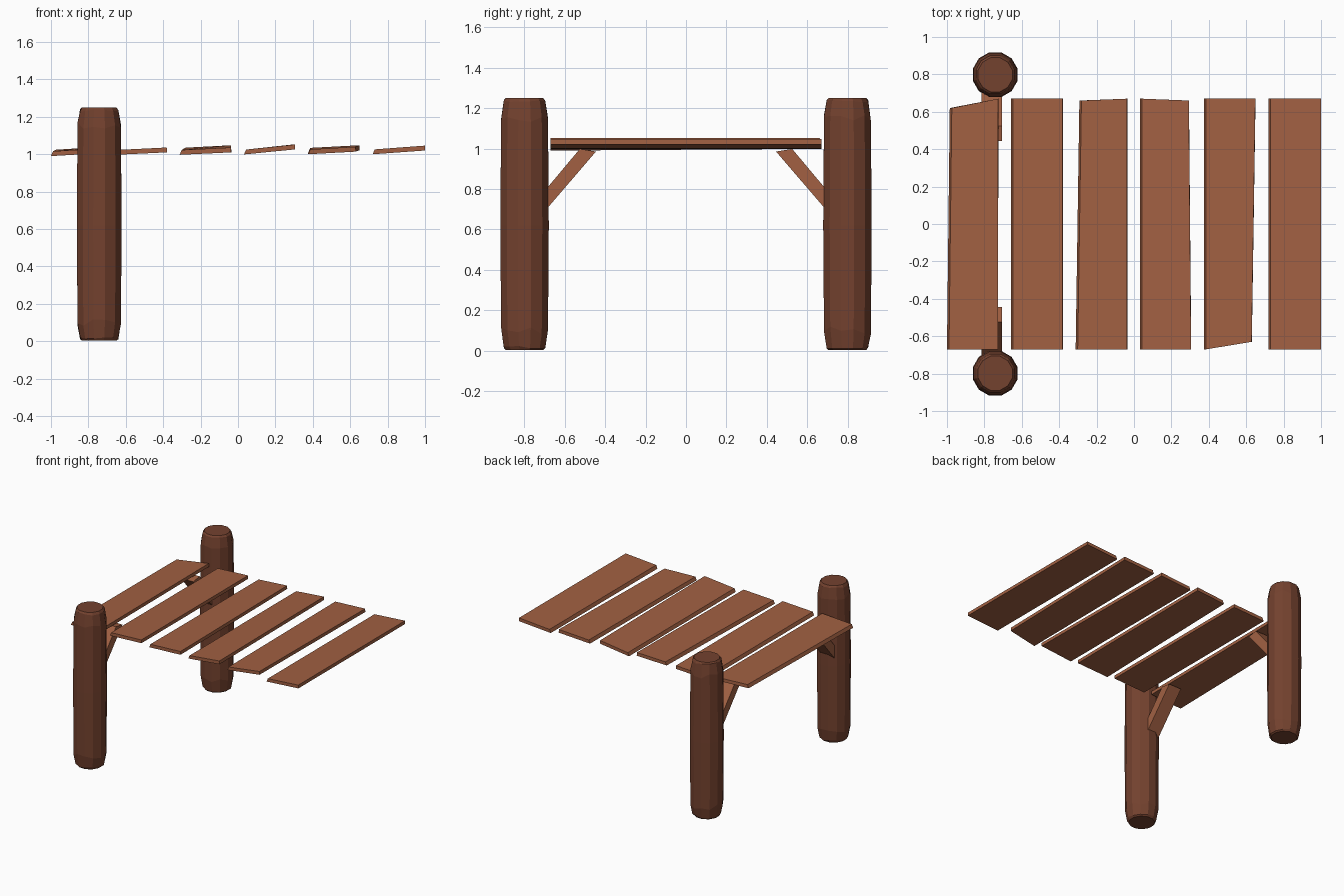
import bpy
import bmesh
import math
import random

random.seed(4)
if "Cube" in bpy.data.objects:
    bpy.data.objects.remove(bpy.data.objects["Cube"])


def make_material(name, color):
    mat = bpy.data.materials.new(name)
    mat.use_nodes = True
    mat.diffuse_color = color
    mat.node_tree.nodes["Principled BSDF"].inputs["Base Color"].default_value = color
    return mat


plank_wood = make_material("plank wood", (0.36, 0.118, 0.055, 1))
post_wood = make_material("post wood", (0.175, 0.054, 0.028, 1))


def loft(name, rings, mat):
    """Join equal rings of points with quads and cap both ends."""
    bm = bmesh.new()
    loops = [[bm.verts.new(p) for p in ring] for ring in rings]
    n = len(loops[0])
    for a, b in zip(loops, loops[1:]):
        for i in range(n):
            j = (i + 1) % n
            bm.faces.new((a[i], a[j], b[j], b[i]))
    bm.faces.new(loops[0][::-1])
    bm.faces.new(loops[-1])
    bmesh.ops.recalc_face_normals(bm, faces=bm.faces)
    mesh = bpy.data.meshes.new(name)
    bm.to_mesh(mesh)
    bm.free()
    mesh.materials.append(mat)
    obj = bpy.data.objects.new(name, mesh)
    bpy.context.collection.objects.link(obj)
    return obj


# Hewn posts with worn, chamfered ends
POST_X, POST_Y, SIDES = -0.742, 0.798, 12
PROFILE = [(0.003, 0.095, 0), (0.018, 0.106, 0.008), (0.1, 0.12, 0.02),
           (0.62, 0.124, 0), (1.15, 0.12, 0.02), (1.235, 0.106, 0.008),
           (1.25, 0.095, 0)]


def post(name, y):
    rings = []
    for z, r, jitter in PROFILE:
        ring = []
        for i in range(SIDES):
            a = math.tau * (i + 0.5) / SIDES
            ring.append((POST_X + r * math.cos(a), y + r * math.sin(a),
                         z + random.uniform(-jitter, jitter)))
        rings.append(ring)
    loft(name, rings, post_wood)


# Diagonal braces between the posts and the first plank
BRACE = [(0.445, 0.985), (0.525, 0.998), (0.72, 0.765), (0.72, 0.665)]


def brace(name, side):
    loft(name, [[(x, side * y, z) for y, z in BRACE] for x in (-0.815, -0.705)],
         plank_wood)


for label, side in (("front", -1), ("back", 1)):
    post(label + "_post", side * POST_Y)
    brace(label + "_brace", side)

# Planks: front x range, back x range, front y pair, back y pair,
# underside heights at left and right, rise of the back end
T, E = 0.026, 0.67
PLANKS = [
    ((-1.0, -0.727), (-0.985, -0.725), (-E, -E), (0.62, E), (0.99, 1.006), 0.008),
    ((-0.657, -0.38), (-0.657, -0.38), (-E, -E), (E, E), (0.997, 1.01), 0),
    ((-0.312, -0.036), (-0.292, -0.036), (-E, -E), (0.66, E), (0.997, 1.01), 0.012),
    ((0.032, 0.306), (0.032, 0.294), (-E, -E), (E, 0.66), (0.999, 1.026), 0),
    ((0.375, 0.63), (0.375, 0.65), (-E, -0.63), (E, E), (1.0, 1.014), 0.008),
    ((0.72, 1.0), (0.72, 1.0), (-E, -E), (E, E), (1.0, 1.02), 0),
]
for k, (fx, bx, fy, by, zz, rise) in enumerate(PLANKS):
    bottom = [(fx[0], fy[0], zz[0]), (fx[1], fy[1], zz[1]),
              (bx[1], by[1], zz[1] + rise), (bx[0], by[0], zz[0] + rise)]
    # The upper face leans a little to the right, square to the tilt
    lean = (0.011, -0.001, -0.001, 0.011)
    top = [(x + d, y, z + T) for (x, y, z), d in zip(bottom, lean)]
    loft("plank_%d" % (k + 1), [bottom, top], plank_wood)
